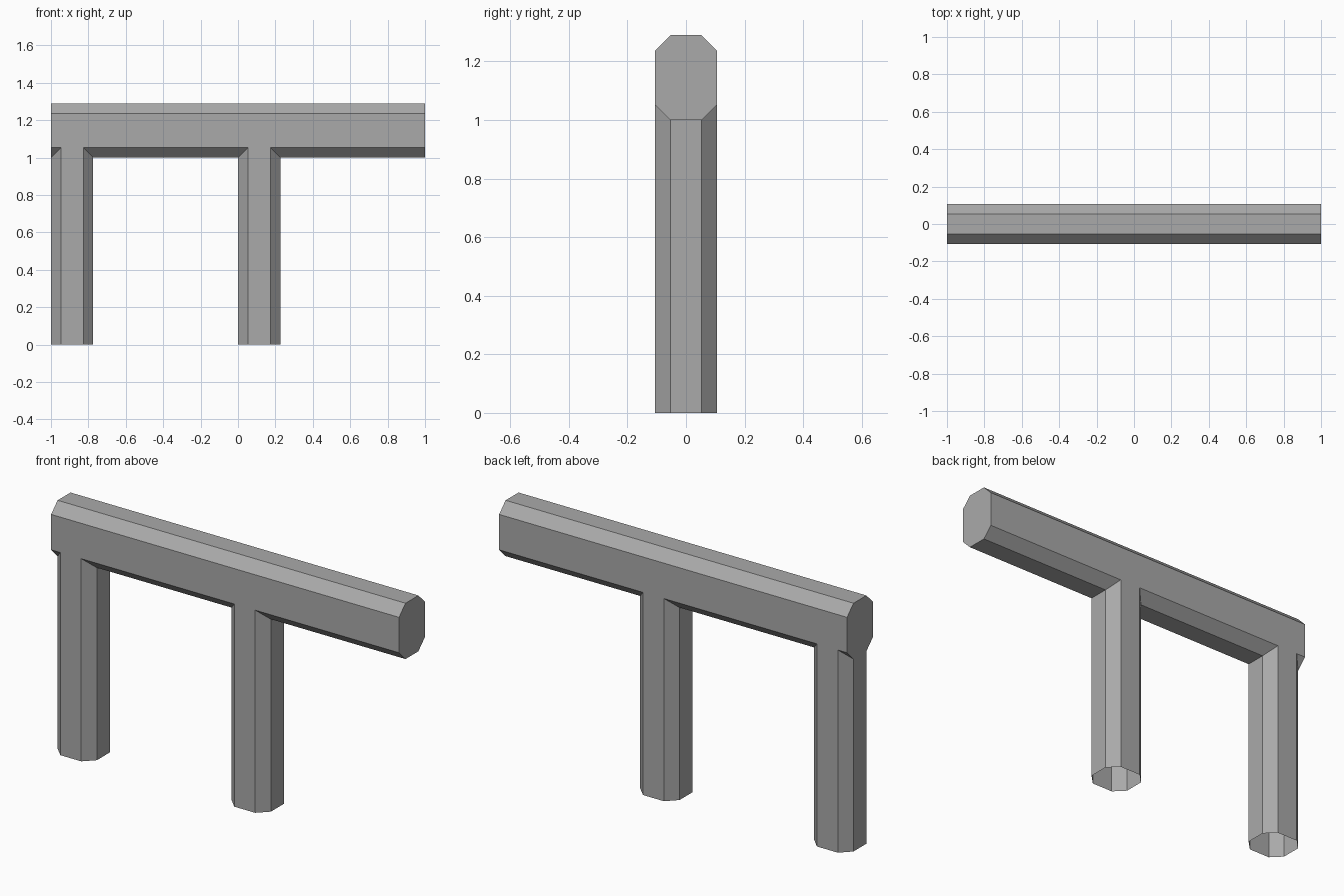
import bpy
import bmesh

if "Cube" in bpy.data.objects:
    bpy.data.objects.remove(bpy.data.objects["Cube"], do_unlink=True)

HALF = 0.106      # half depth of beam and legs
CUT = 0.053       # corner chamfer
BEAM_Z = 1.0      # underside of the beam
BEAM_TOP = 1.29
LEG_WIDTH = 0.226

grey = bpy.data.materials.new("plain grey")
grey.use_nodes = True
colour = (0.4, 0.4, 0.4, 1)
grey.diffuse_color = colour
grey.node_tree.nodes["Principled BSDF"].inputs["Base Color"].default_value = colour


def chamfered(a0, a1, b0, b1, c):
    """Counter-clockwise rectangle with cut corners."""
    return [(a0 + c, b0), (a1 - c, b0), (a1, b0 + c), (a1, b1 - c),
            (a1 - c, b1), (a0 + c, b1), (a0, b1 - c), (a0, b0 + c)]


def tube(name, start, end, capped):
    """Join two matching rings with flat sides, optionally closing the ends."""
    bm = bmesh.new()
    a = [bm.verts.new(p) for p in start]
    b = [bm.verts.new(p) for p in end]
    for i in range(len(a)):
        j = (i + 1) % len(a)
        bm.faces.new((a[i], a[j], b[j], b[i]))
    if capped:
        bm.faces.new(a[::-1])
        bm.faces.new(b)
    mesh = bpy.data.meshes.new(name)
    bm.to_mesh(mesh)
    bm.free()
    mesh.materials.append(grey)
    obj = bpy.data.objects.new(name, mesh)
    bpy.context.collection.objects.link(obj)


# Horizontal beam with chamfered long edges
section = chamfered(-HALF, HALF, BEAM_Z, BEAM_TOP, CUT)
tube("beam", [(-1, y, z) for y, z in section], [(1, y, z) for y, z in section], True)

# Hollow legs, open below, with tops mitred to the beam's lower chamfers
for name, x in (("end_leg", -1), ("middle_leg", 0)):
    ring = chamfered(x, x + LEG_WIDTH, -HALF, HALF, CUT)
    tops = [(px, py, BEAM_Z + max(0, abs(py) - (HALF - CUT))) for px, py in ring]
    tube(name, [(px, py, 0) for px, py in ring], tops, False)
